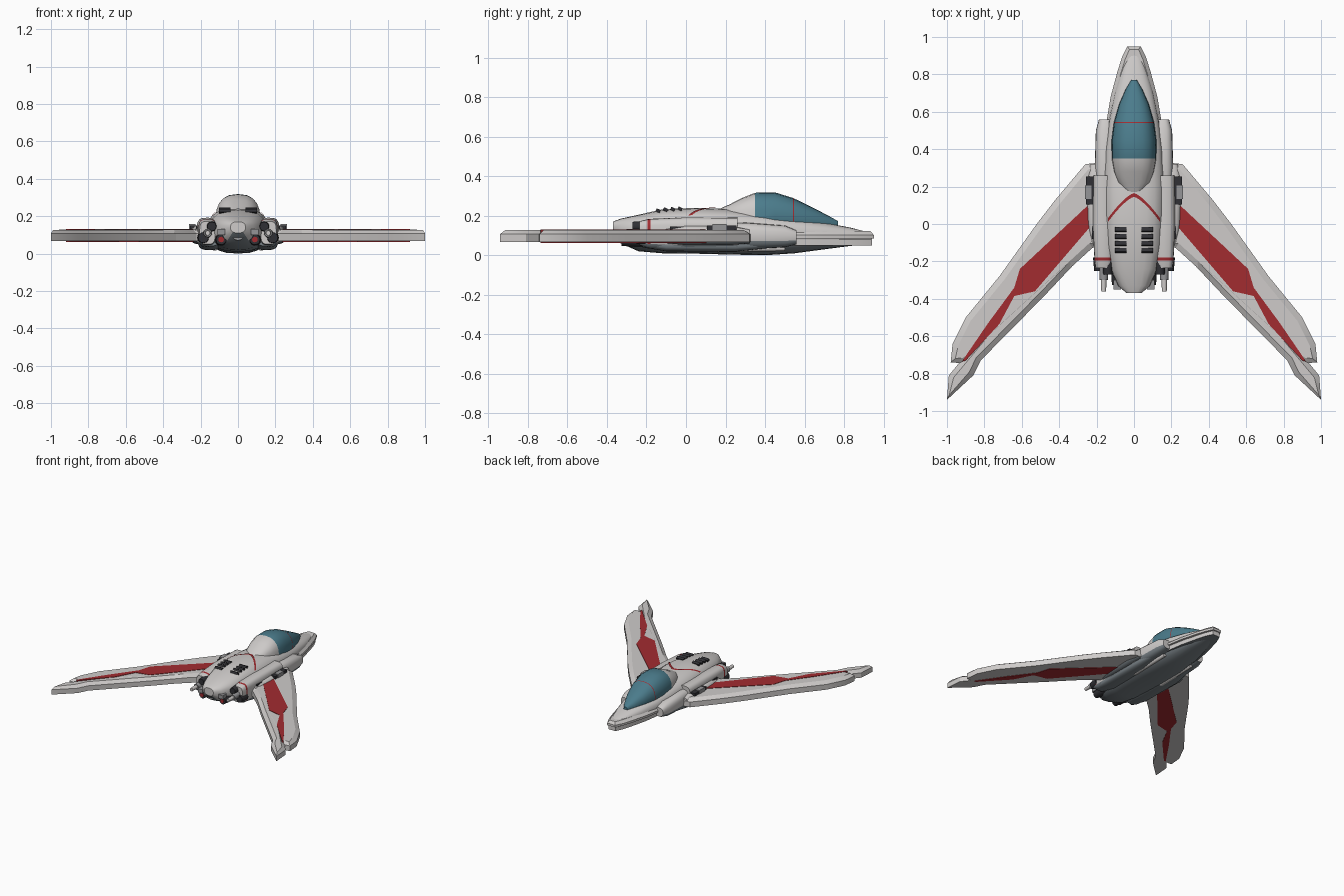
import bpy, bmesh, math
from mathutils import Vector

cube = bpy.data.objects.get("Cube")
if cube:
    bpy.data.objects.remove(cube, do_unlink=True)


def material(name, r, g, b):
    m = bpy.data.materials.new(name)
    m.use_nodes = True
    m.diffuse_color = (r, g, b, 1)
    m.node_tree.nodes["Principled BSDF"].inputs["Base Color"].default_value = (r, g, b, 1)
    return m


hull = material("pale hull grey", 0.62, 0.60, 0.59)
slate = material("belly slate", 0.19, 0.22, 0.24)
red = material("trim red", 0.36, 0.025, 0.03)
glass = material("teal glass", 0.07, 0.20, 0.26)
dark = material("dark metal", 0.03, 0.03, 0.035)
steel = material("engine steel", 0.30, 0.30, 0.31)


def finish(bm, name, mats, rule=None, angle=30):
    bmesh.ops.recalc_face_normals(bm, faces=bm.faces)
    bm.normal_update()
    if rule:
        for f in bm.faces:
            f.material_index = rule(f)
    me = bpy.data.meshes.new(name)
    bm.to_mesh(me)
    bm.free()
    for m in mats:
        me.materials.append(m)
    ob = bpy.data.objects.new(name, me)
    bpy.context.collection.objects.link(ob)
    bpy.ops.object.select_all(action='DESELECT')
    ob.select_set(True)
    bpy.context.view_layer.objects.active = ob
    bpy.ops.object.shade_smooth_by_angle(angle=math.radians(angle))
    return ob


def loft(name, stations, mats, power=0.75, cx=0, sides=20, rule=None):
    """Rounded sections along y; each station is y, half width, bottom, middle, top."""
    bm = bmesh.new()
    rings = []
    for y, w, zb, zm, zt in stations:
        ring = []
        for i in range(sides):
            a = math.tau * i / sides
            c, s = math.cos(a), math.sin(a)
            x = math.copysign(abs(c) ** power, c) * w
            h = abs(s) ** power
            ring.append(bm.verts.new((cx + x, y, zm + h * ((zt - zm) if s > 0 else (zb - zm)))))
        rings.append(ring)
    for a, b in zip(rings, rings[1:]):
        for i in range(sides):
            j = (i + 1) % sides
            bm.faces.new((a[i], a[j], b[j], b[i]))
    bm.faces.new(rings[0])
    bm.faces.new(rings[-1])
    return finish(bm, name, mats, rule)


def slab(name, outline, z0, z1, mats, side=1, rim=0, drop=0, rule=None):
    """Flat outline given thickness, with an optional sloping rim round its top."""
    bm = bmesh.new()
    face = bm.faces.new([bm.verts.new((side * x, y, z0)) for x, y in outline])
    top = bmesh.ops.extrude_face_region(bm, geom=[face])["geom"]
    for v in [g for g in top if isinstance(g, bmesh.types.BMVert)]:
        v.co.z = z1 - drop
    lid = [g for g in top if isinstance(g, bmesh.types.BMFace)]
    if rim:
        bmesh.ops.inset_region(bm, faces=lid, thickness=rim)
        for v in {v for f in lid for v in f.verts}:
            v.co.z = z1
    return finish(bm, name, mats, rule)


def box(name, x, y, z, sx, sy, sz, mat, tilt=0):
    bm = bmesh.new()
    bmesh.ops.create_cube(bm, size=1)
    bmesh.ops.scale(bm, vec=(sx, sy, sz), verts=bm.verts)
    ob = finish(bm, name, [mat])
    ob.location = (x, y, z)
    ob.rotation_euler.x = tilt
    return ob


def tube(name, x, z, y0, y1, r0, r1, mat, sides=12):
    return loft(name, [(y0, r0, z - r0, z, z + r0), (y1, r1, z - r1, z, z + r1)],
                [mat], power=1, cx=x, sides=sides)


def belly(f):
    return 1 if f.normal.z < -0.25 and f.calc_center_median().z < 0.09 else 0


# Main fuselage
body = [(-0.37, 0.04, 0.11, 0.14, 0.17), (-0.33, 0.085, 0.06, 0.13, 0.185),
        (-0.24, 0.125, 0.02, 0.12, 0.205), (-0.12, 0.15, 0.01, 0.12, 0.232),
        (0.05, 0.165, 0.008, 0.12, 0.24), (0.2, 0.165, 0.004, 0.12, 0.235),
        (0.4, 0.155, 0.0, 0.115, 0.212), (0.55, 0.135, 0.01, 0.11, 0.19),
        (0.7, 0.105, 0.03, 0.105, 0.165), (0.83, 0.065, 0.047, 0.1, 0.14),
        (0.94, 0.025, 0.058, 0.09, 0.112)]
loft("fuselage", body, [hull, slate], rule=belly)


def body_top(x, y):
    for a, b in zip(body, body[1:]):
        if a[0] <= y <= b[0]:
            t = (y - a[0]) / (b[0] - a[0])
            w, zm, zt = (a[k] + t * (b[k] - a[k]) for k in (1, 3, 4))
            c = min(abs(x) / w, 1) ** (1 / 0.75)
            return zm + (zt - zm) * max(0, 1 - c * c) ** 0.375


# Nose skirt and lower jaw
half = [(0.035, 0.95), (0.065, 0.89), (0.09, 0.81), (0.125, 0.68), (0.145, 0.56), (0.16, 0.25)]
ring = half + [(-x, y) for x, y in reversed(half)]
slab("nose_skirt", ring, 0.085, 0.122, [hull], rim=0.02, drop=0.02)
slab("lower_jaw", [(x * 0.9, y - 0.01) for x, y in ring], 0.05, 0.08, [hull, slate], rule=belly)

# Canopy with a pale rear fairing and a red frame
canopy = [(0.17, 0.04, 0.2, 0.21, 0.235), (0.22, 0.085, 0.18, 0.2, 0.257),
          (0.28, 0.108, 0.17, 0.19, 0.288), (0.35, 0.12, 0.16, 0.18, 0.316),
          (0.45, 0.12, 0.15, 0.175, 0.318), (0.54, 0.108, 0.14, 0.17, 0.29),
          (0.545, 0.107, 0.14, 0.17, 0.288), (0.64, 0.08, 0.14, 0.165, 0.242),
          (0.72, 0.045, 0.13, 0.155, 0.2), (0.77, 0.015, 0.13, 0.15, 0.172)]


def canopy_rule(f):
    y = f.calc_center_median().y
    return 0 if y < 0.35 else 2 if 0.54 < y < 0.546 else 1


loft("canopy", canopy, [hull, glass, red], power=0.8, rule=canopy_rule)

# Red chevron lying on the fuselage back
bm = bmesh.new()
rows = []
for i in range(-10, 11):
    x = i * 0.014
    y = 0.165 - 0.135 * (abs(i) / 10) ** 1.4
    rows.append([bm.verts.new((x, yy, body_top(x, yy) + 0.004)) for yy in (y, y - 0.02)])
for a, b in zip(rows, rows[1:]):
    bm.faces.new((a[0], a[1], b[1], b[0]))
finish(bm, "back_chevron", [red])

front_wing = [(0.17, 0.33), (0.26, 0.32), (0.42, 0.13), (0.52, 0.0), (0.72, -0.28), (0.9, -0.5),
              (0.97, -0.64), (0.98, -0.74), (0.9, -0.745), (0.17, -0.08)]
rear_wing = [(0.17, 0.15), (0.9, -0.7), (0.99, -0.81), (1.0, -0.94), (0.86, -0.81),
             (0.82, -0.73), (0.48, -0.385), (0.24, -0.13), (0.17, -0.12)]
stripe = [(0.23, 0.115), (0.61, -0.24), (0.64, -0.34), (0.78, -0.53), (0.92, -0.735),
          (0.9, -0.73), (0.72, -0.535), (0.64, -0.385), (0.53, -0.36), (0.23, -0.01)]

for s, label in ((1, "left"), (-1, "right")):
    # Swept wing in two feathers, with the stripe showing above and below
    slab(label + "_wing_front", front_wing, 0.066, 0.128, [hull], s, rim=0.032, drop=0.02)
    slab(label + "_wing_rear", rear_wing, 0.068, 0.127, [hull], s, rim=0.028, drop=0.02)
    slab(label + "_wing_stripe", stripe, 0.063, 0.131, [red], s)

    # Wing root fairing and hinge
    loft(label + "_wing_root", [(-0.1, 0.03, 0.06, 0.1, 0.135), (0.0, 0.05, 0.05, 0.1, 0.15),
                                (0.22, 0.06, 0.05, 0.1, 0.15), (0.32, 0.035, 0.06, 0.1, 0.13)],
         [hull, slate], cx=s * 0.2, rule=belly)
    box(label + "_hinge", s * 0.235, 0.18, 0.12, 0.045, 0.15, 0.06, dark)
    box(label + "_hinge_cap", s * 0.245, 0.17, 0.13, 0.035, 0.07, 0.055, steel)

    # Shoulder pod beside the cockpit
    loft(label + "_shoulder_pod",
         [(0.2, 0.05, 0.04, 0.1, 0.16), (0.3, 0.058, 0.03, 0.1, 0.165),
          (0.5, 0.052, 0.04, 0.095, 0.15), (0.56, 0.035, 0.055, 0.09, 0.125)],
         [hull, slate], cx=s * 0.152, rule=belly)

    # Engine pod with a red band
    loft(label + "_engine_pod",
         [(-0.235, 0.042, 0.05, 0.12, 0.172), (-0.195, 0.048, 0.035, 0.12, 0.182),
          (-0.18, 0.049, 0.033, 0.12, 0.184), (0.0, 0.058, 0.025, 0.12, 0.192),
          (0.26, 0.055, 0.025, 0.12, 0.19)],
         [hull, slate, red], power=0.6, cx=s * 0.163,
         rule=lambda f: belly(f) or (2 if -0.194 < f.calc_center_median().y < -0.181 else 0))
    loft(label + "_lower_pod",
         [(-0.22, 0.04, 0.04, 0.06, 0.09), (-0.1, 0.06, 0.02, 0.05, 0.09),
          (0.25, 0.06, 0.018, 0.05, 0.09), (0.45, 0.03, 0.04, 0.06, 0.08)],
         [slate], cx=s * 0.15)

    # Rear nozzles, barrels and braces
    tube(label + "_outer_nozzle", s * 0.185, 0.085, -0.25, -0.18, 0.028, 0.034, dark)
    tube(label + "_upper_nozzle", s * 0.14, 0.145, -0.27, -0.2, 0.024, 0.03, dark)
    tube(label + "_inner_nozzle", s * 0.09, 0.075, -0.325, -0.2, 0.028, 0.036, dark)
    tube(label + "_nozzle_core", s * 0.09, 0.075, -0.332, -0.3, 0.015, 0.015, red)
    tube(label + "_barrel", s * 0.162, 0.11, -0.36, -0.2, 0.013, 0.018, hull)
    tube(label + "_barrel_collar", s * 0.162, 0.11, -0.3, -0.22, 0.022, 0.024, steel)
    box(label + "_tail_brace", s * 0.09, -0.325, 0.115, 0.04, 0.05, 0.03, steel)
    tube(label + "_belly_cannon", s * 0.125, 0.035, 0.16, 0.5, 0.02, 0.014, hull)
    box(label + "_side_vent", s * 0.215, 0.0, 0.135, 0.02, 0.16, 0.02, dark)

    # Louvres on the back
    for k in range(4):
        y = -0.03 - k * 0.037
        box(label + "_louvre_" + str(k + 1), s * 0.07, y, body_top(0.07, y) + 0.004,
            0.062, 0.022, 0.016, dark, tilt=-0.4)

# Tail hub
tube("tail_hub", 0, 0.1, -0.35, -0.25, 0.03, 0.045, steel)
